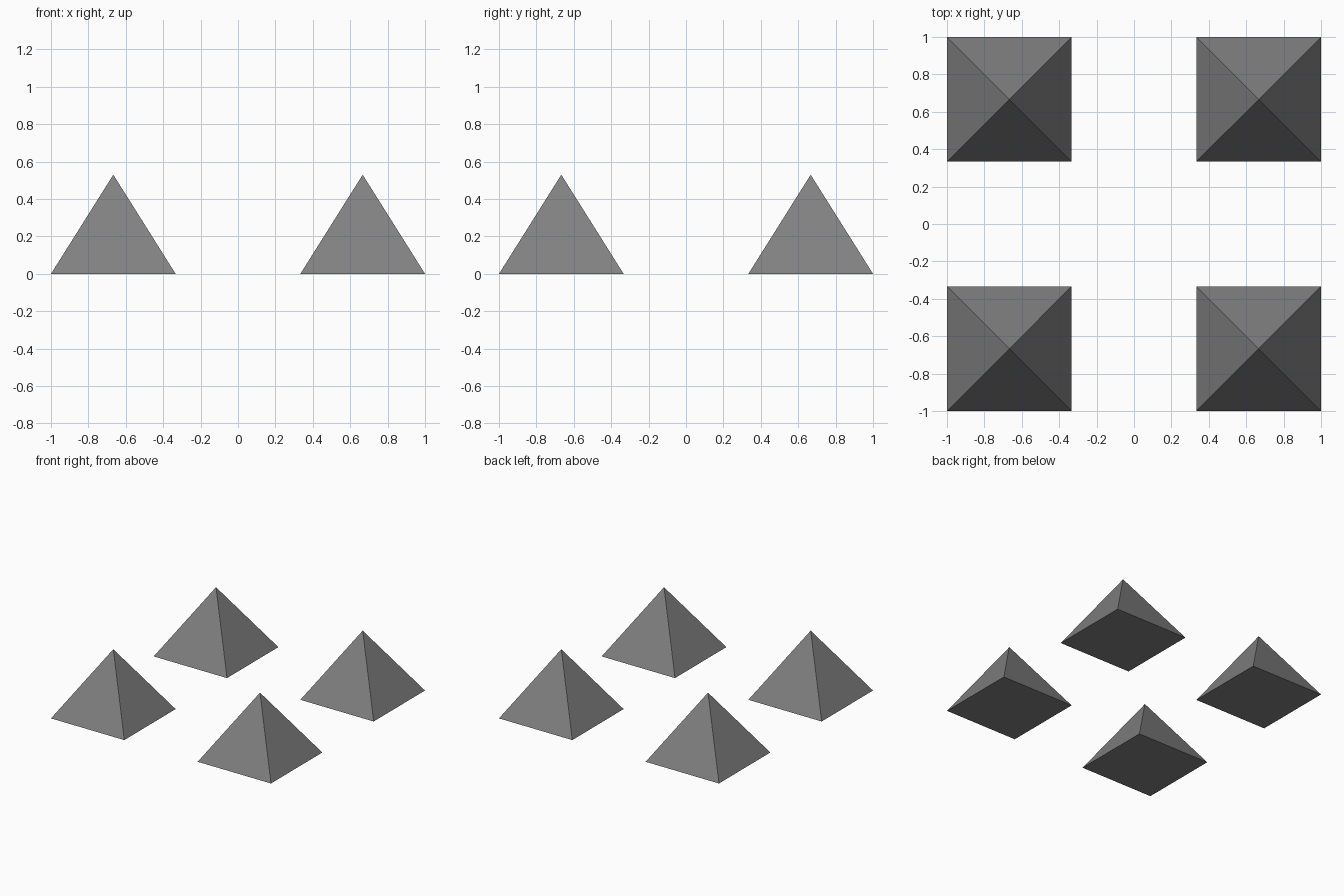
import bpy
import math

if "Cube" in bpy.data.objects:
    bpy.data.objects.remove(bpy.data.objects["Cube"])

HALF = 1 / 3      # half the base width
HEIGHT = 0.53
OFFSET = 2 / 3    # centre of each pyramid from the axes

# Dark grey surface
dark_grey = bpy.data.materials.new("dark_grey")
dark_grey.diffuse_color = (0.22, 0.22, 0.22, 1)
dark_grey.use_nodes = True
dark_grey.node_tree.nodes["Principled BSDF"].inputs["Base Color"].default_value = dark_grey.diffuse_color


def pyramid(name, x, y):
    # Four-sided cone turned so its base edges follow the axes
    bpy.ops.mesh.primitive_cone_add(
        vertices=4, radius1=HALF * math.sqrt(2), radius2=0, depth=HEIGHT,
        location=(x, y, HEIGHT / 2), rotation=(0, 0, math.pi / 4))
    obj = bpy.context.object
    obj.name = name
    obj.data.materials.append(dark_grey)
    bpy.ops.object.transform_apply(location=False, rotation=True, scale=False)


# One pyramid in each corner
for side, sx in (("left", -1), ("right", 1)):
    for end, sy in (("front", -1), ("back", 1)):
        pyramid(f"{end}_{side}_pyramid", sx * OFFSET, sy * OFFSET)
